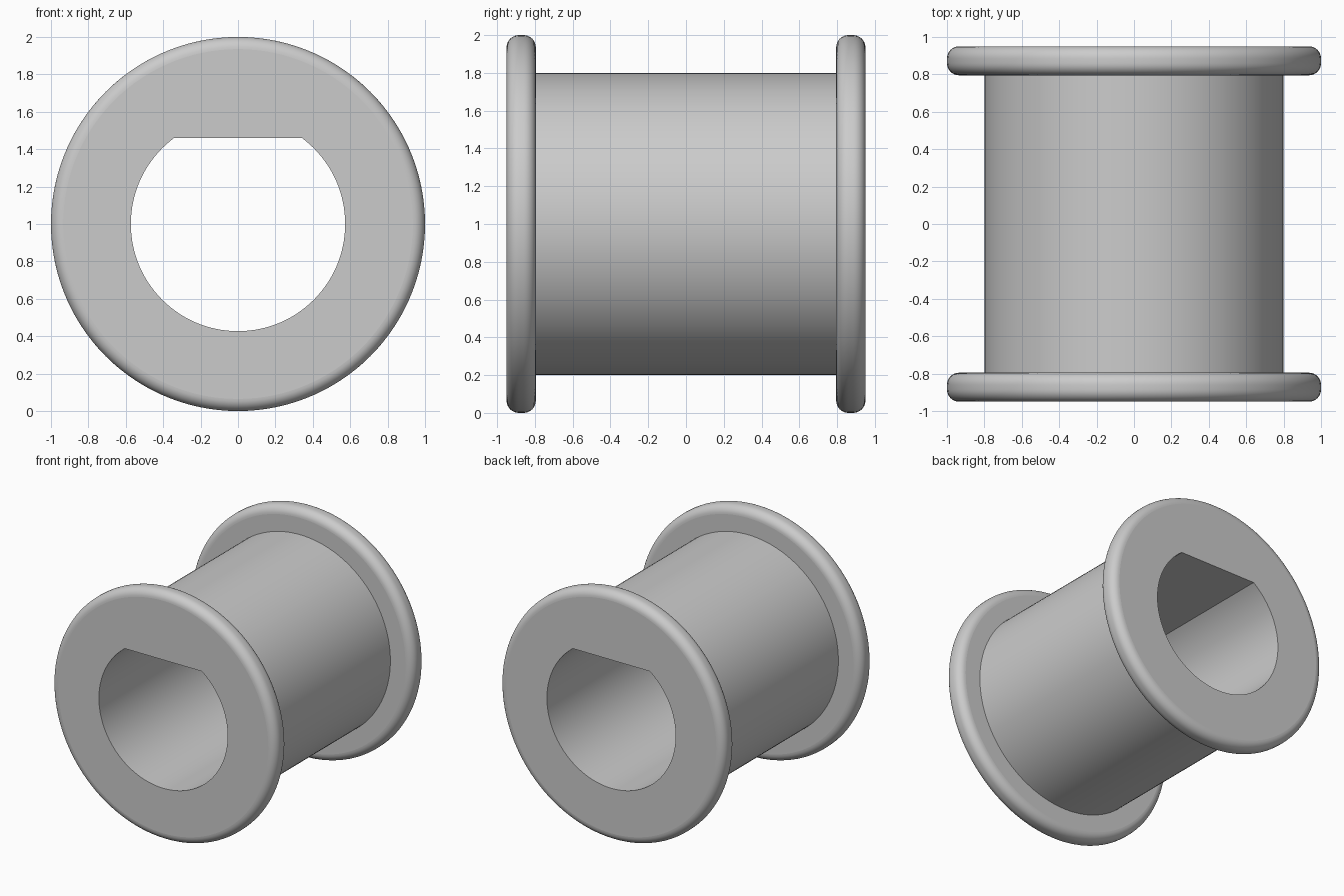
import bpy, bmesh, math

cube = bpy.data.objects.get("Cube")
if cube:
    bpy.data.objects.remove(cube)

STEPS = 120
END, INNER = 0.95, 0.795          # flange faces along y
RIM, BARREL, BORE = 1.0, 0.8, 0.573
FLAT = 0.46                       # flat of the bore above the axis
FILLET, ARC = 0.065, 8

grey = bpy.data.materials.new("plain grey")
grey.use_nodes = True
grey.diffuse_color = (0.6, 0.6, 0.6, 1)
grey.node_tree.nodes["Principled BSDF"].inputs["Base Color"].default_value = (0.6, 0.6, 0.6, 1)

# Angles round the axis, with the two corners of the flat placed exactly
corner = math.asin(FLAT / BORE)
angles = [2 * math.pi * k / STEPS for k in range(STEPS)]
for exact in (corner, math.pi - corner):
    nearest = min(range(STEPS), key=lambda k: abs(angles[k] - exact))
    angles[nearest] = exact


def arc(cy, start):
    """Quarter round of the flange rim as (radius, y) points."""
    turns = [start + math.pi / 2 * i / ARC for i in range(ARC + 1)]
    return [(RIM - FILLET + FILLET * math.sin(t), cy - FILLET * math.cos(t)) for t in turns]


# Outer profile from the front flange to the back flange
front = arc(-END + FILLET, 0) + arc(-INNER - FILLET, math.pi / 2) + [(BARREL, -INNER)]
profile = front + [(r, -y) for r, y in reversed(front)]

bm = bmesh.new()


def ring(radius, y):
    return [bm.verts.new((radius * math.cos(a), y, 1 + radius * math.sin(a))) for a in angles]


def bore_ring(y):
    verts = []
    for a in angles:
        reach = BORE if math.sin(a) * BORE <= FLAT else FLAT / math.sin(a)
        verts.append(bm.verts.new((reach * math.cos(a), y, 1 + reach * math.sin(a))))
    return verts


# Closed loop of rings: bore front, outer profile, bore back
rings = [bore_ring(-END)] + [ring(r, y) for r, y in profile] + [bore_ring(END)]
for i, here in enumerate(rings):
    there = rings[(i + 1) % len(rings)]
    for k in range(STEPS):
        n = (k + 1) % STEPS
        bm.faces.new((here[k], here[n], there[n], there[k]))
bmesh.ops.recalc_face_normals(bm, faces=bm.faces)

mesh = bpy.data.meshes.new("flanged_spool")
bm.to_mesh(mesh)
bm.free()
mesh.materials.append(grey)
spool = bpy.data.objects.new("flanged_spool", mesh)
bpy.context.collection.objects.link(spool)

# Smooth round surfaces, flat flange sides
bpy.ops.object.select_all(action="DESELECT")
spool.select_set(True)
bpy.context.view_layer.objects.active = spool
bpy.ops.object.shade_smooth_by_angle(angle=math.radians(30))
for face in mesh.polygons:
    if abs(face.normal.y) > 0.999:
        face.use_smooth = False
